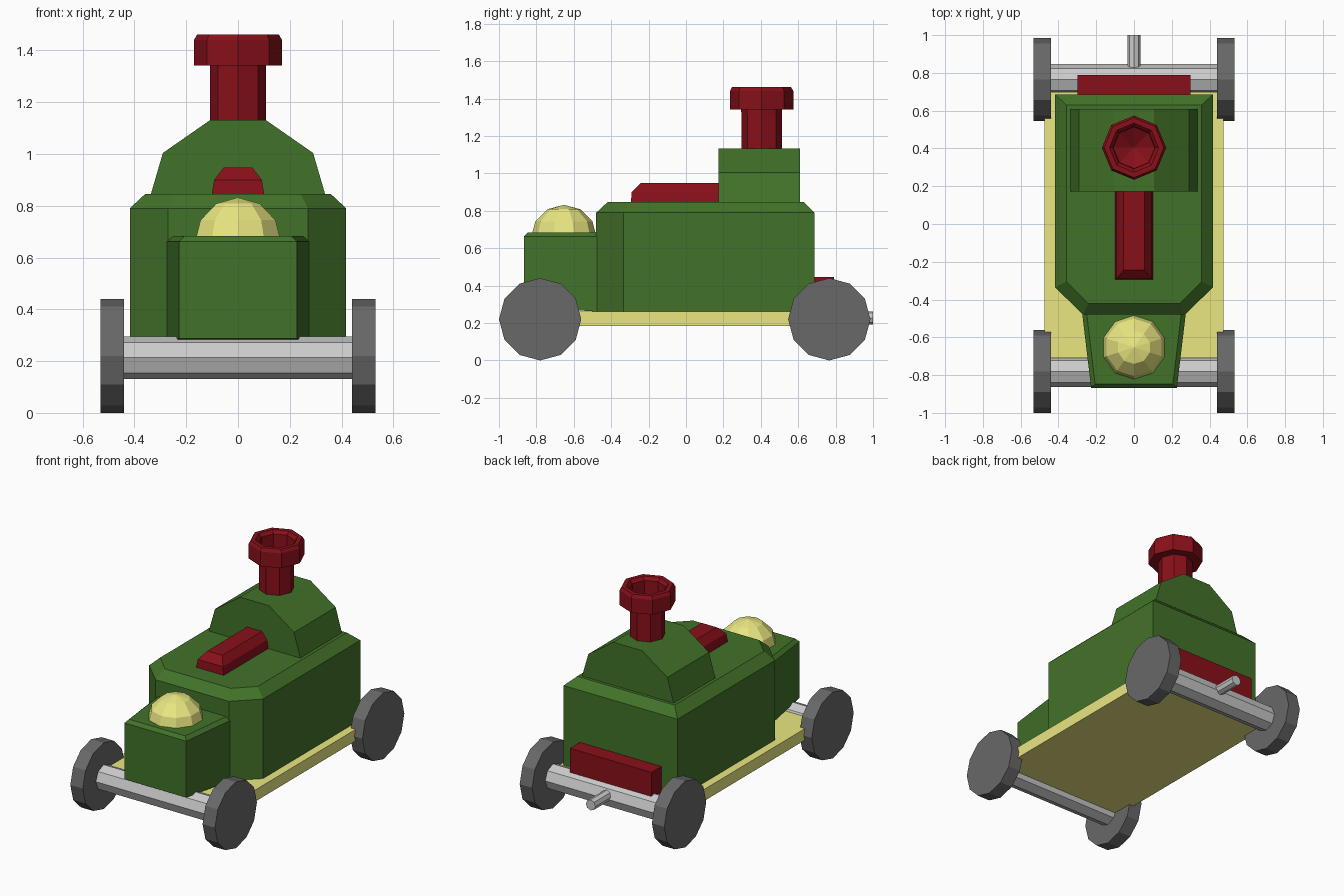
import bpy, bmesh, math
from mathutils import Matrix

if "Cube" in bpy.data.objects:
    bpy.data.objects.remove(bpy.data.objects["Cube"])


def material(name, rgb):
    m = bpy.data.materials.new(name)
    m.diffuse_color = (*rgb, 1)
    m.use_nodes = True
    m.node_tree.nodes["Principled BSDF"].inputs["Base Color"].default_value = m.diffuse_color
    return m


GREEN = material("green_paint", (0.055, 0.17, 0.022))
RED = material("red_paint", (0.25, 0.005, 0.01))
YELLOW = material("yellow_paint", (0.82, 0.80, 0.22))
DARK = material("dark_grey", (0.14, 0.14, 0.14))
STEEL = material("steel", (0.55, 0.55, 0.55))


def finish(name, bm, mat):
    bmesh.ops.recalc_face_normals(bm, faces=bm.faces)
    me = bpy.data.meshes.new(name)
    bm.to_mesh(me)
    bm.free()
    me.materials.append(mat)
    ob = bpy.data.objects.new(name, me)
    bpy.context.collection.objects.link(ob)
    return ob


def loft(name, rings, mat):
    """Skin a stack of equal-length point rings and cap both ends."""
    bm = bmesh.new()
    rows = [[bm.verts.new(p) for p in r] for r in rings]
    n = len(rows[0])
    for a, b in zip(rows, rows[1:]):
        for i in range(n):
            j = (i + 1) % n
            bm.faces.new((a[i], a[j], b[j], b[i]))
    bm.faces.new(rows[0])
    bm.faces.new(rows[-1])
    return finish(name, bm, mat)


def mirrored(half):
    """Complete a right-hand half outline across the first axis."""
    return half + [(-a, b) for a, b in reversed(half)]


def plan(half, z):
    return [(x, y, z) for x, y in mirrored(half)]


def section(half, y):
    return [(x, y, z) for x, z in mirrored(half)]


def box(name, x, y0, y1, z0, z1, mat):
    half = [(x, y0), (x, y1)]
    return loft(name, [plan(half, z0), plan(half, z1)], mat)


def rod(name, centre, axis, radius, length, sides, mat):
    bm = bmesh.new()
    bmesh.ops.create_cone(bm, cap_ends=True, segments=sides, radius1=radius,
                          radius2=radius, depth=length)
    rot = Matrix.Rotation(math.pi / 2, 4, 'Y' if axis == 'X' else 'X')
    bm.transform(Matrix.Translation(centre) @ rot)
    return finish(name, bm, mat)


# Running gear
for end, y in (("front", -0.78), ("rear", 0.766)):
    rod(end + "_axle", (0, y, 0.213), 'X', 0.082, 0.92, 8, STEEL)
    for side, s in (("left", -1), ("right", 1)):
        rod(f"{end}_{side}_wheel", (s * 0.4855, y, 0.22), 'X', 0.22, 0.091, 12, DARK)
rod("tow_bar", (0, 0.9, 0.228), 'Y', 0.035, 0.2, 8, STEEL)
box("base_plate", 0.473, -0.71, 0.70, 0.185, 0.262, YELLOW)

# Main body with chamfered front corners and a sloped top edge
body = [(0.27, -0.48), (0.418, -0.335), (0.418, 0.686)]
body_top = [(0.242, -0.42), (0.358, -0.305), (0.358, 0.63)]
loft("main_body", [plan(body, 0.26), plan(body, 0.79), plan(body_top, 0.846)], GREEN)

# Tapered bonnet
bonnet = [(0.227, -0.867), (0.276, -0.46)]
bonnet_base = [(x, y, 0.288 if y < -0.6 else 0.26) for x, y in mirrored(bonnet)]
loft("bonnet", [bonnet_base, plan(bonnet, 0.662),
                plan([(0.206, -0.847), (0.252, -0.46)], 0.684)], GREEN)

# Faceted dome lamp on the bonnet
bm = bmesh.new()
bmesh.ops.create_uvsphere(bm, u_segments=10, v_segments=6, radius=0.176)
bmesh.ops.bisect_plane(bm, geom=bm.verts[:] + bm.edges[:] + bm.faces[:],
                       plane_co=(0, 0, 0), plane_no=(0, 0, -1), clear_outer=True)
bm.transform(Matrix.Translation((0, -0.653, 0.656)))
finish("dome_lamp", bm, YELLOW)

# Upper cabin, extruded lengthways
cabin = [(0.338, 0.84), (0.29, 1.004), (0.106, 1.132)]
loft("upper_cabin", [section(cabin, 0.173), section(cabin, 0.61)], GREEN)

# Red ridge in front of the cabin
loft("roof_ridge", [plan([(0.102, -0.295), (0.102, 0.18)], 0.84),
                    plan([(0.092, -0.29), (0.092, 0.18)], 0.90),
                    plan([(0.055, -0.243), (0.055, 0.18)], 0.948)], RED)

# Chimney: lathed profile with a flared, hollow cap
profile = [(0.108, 1.12), (0.108, 1.342), (0.17, 1.342), (0.17, 1.44),
           (0.158, 1.461), (0.13, 1.461), (0.112, 1.44), (0.108, 1.31), (0.002, 1.25)]
loft("chimney", [[(r * math.cos(i * math.pi / 4), 0.404 + r * math.sin(i * math.pi / 4), z)
                  for i in range(8)] for r, z in profile], RED)

# Rear buffer plate
box("rear_buffer", 0.3, 0.68, 0.79, 0.262, 0.445, RED)
